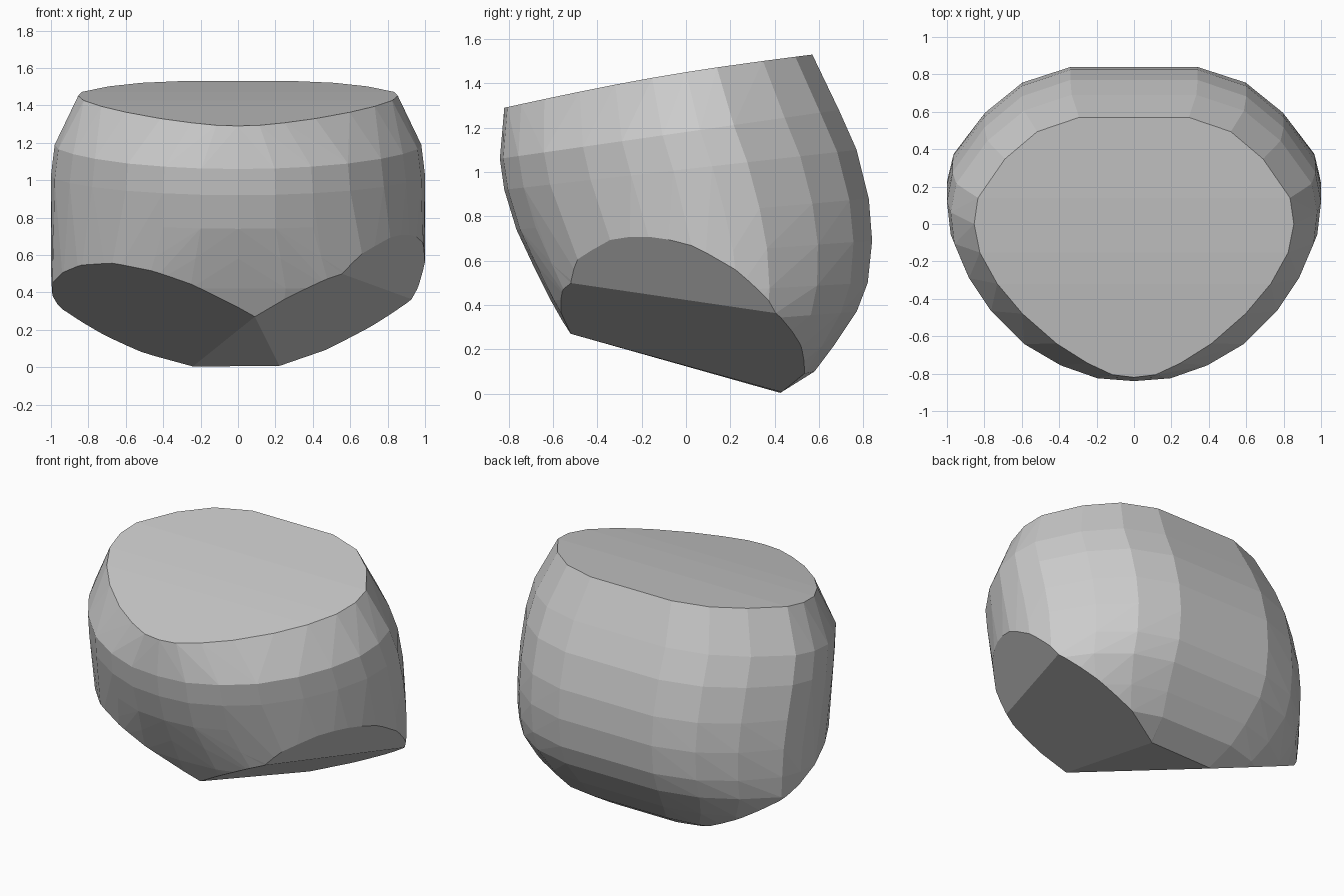
import bpy, bmesh, math
from mathutils import Vector

if "Cube" in bpy.data.objects:
    bpy.data.objects.remove(bpy.data.objects["Cube"])

# Right half of the plan outline: (half-width fraction, front-to-back fraction)
OUTLINE = [(0, 0), (.2, .01), (.4, .055), (.6, .13), (.78, .245), (.9, .36), (.98, .48),
           (1, .59), (.97, .69), (.8, .84), (.6, .945), (.34, 1)]

# Tilted rings: front y, front z, back y, back z, half width, nose taper, arch
RINGS = [(-.82, 1.29, .57, 1.53, .863, .35, .02),
         (-.84, 1.06, .69, 1.28, .98, 0, 0),
         (-.82, .92, .77, 1.10, 1.0, 0, 0),
         (-.765, .74, .825, .88, 1.0, 0, 0),
         (-.69, .58, .84, .69, .995, -.15, 0),
         (-.61, .42, .82, .50, .99, -.3, 0),
         (-.52, .27, .77, .37, .98, -.3, 0),
         (-.40, .05, .67, .22, .89, -.2, 0),
         (-.30, -.10, .58, .10, .78, 0, 0),
         (-.20, -.10, .42, 0, .66, 0, 0)]


def hull(points):
    bm = bmesh.new()
    for p in points:
        bm.verts.new(p)
    res = bmesh.ops.convex_hull(bm, input=bm.verts)
    loose = [v for v in bm.verts if not v.link_faces]
    bmesh.ops.delete(bm, geom=loose, context='VERTS')
    return bm


def cut(bm, a, b, c):
    """Keep the side of plane abc that holds the body centre."""
    a, b, c = Vector(a), Vector(b), Vector(c)
    n = (b - a).cross(c - a).normalized()
    if n.dot(Vector((0, 0, .9)) - a) > 0:
        n = -n
    bmesh.ops.bisect_plane(bm, geom=bm.verts[:] + bm.edges[:] + bm.faces[:],
                           plane_co=a, plane_no=n, clear_outer=True)
    pts = [v.co.copy() for v in bm.verts]
    bm.free()
    return hull(pts)


# Rounded body
points = []
for yf, zf, yb, zb, w, taper, arch in RINGS:
    for u, t in OUTLINE:
        x = u * w * (1 - taper * (1 - t) ** 4)
        y = yf + (yb - yf) * t
        z = zf + (zb - zf) * t + arch * math.sin(math.pi * t)
        points += [(s * x, y, z) for s in ((1, -1) if x else (1,))]
body = hull(points)

# Chiselled underside: left, right, centre, then the right flank facet
nose, back_l, back_r = (.09, -.52, .27), (-.24, .42, .005), (.22, .42, .01)
corner_r = (.91, .36, .37)
body = cut(body, nose, back_l, (-1, .28, .37))
body = cut(body, nose, back_r, corner_r)
body = cut(body, nose, back_l, back_r)
body = cut(body, (.51, -.56, .47), (.97, -.01, .67), corner_r)

# Merge coplanar facets
bmesh.ops.remove_doubles(body, verts=body.verts, dist=.004)
bmesh.ops.dissolve_limit(body, angle_limit=math.radians(1), verts=body.verts, edges=body.edges)
bmesh.ops.recalc_face_normals(body, faces=body.faces)

mesh = bpy.data.meshes.new("boulder")
body.to_mesh(mesh)
body.free()
boulder = bpy.data.objects.new("boulder", mesh)
bpy.context.collection.objects.link(boulder)
